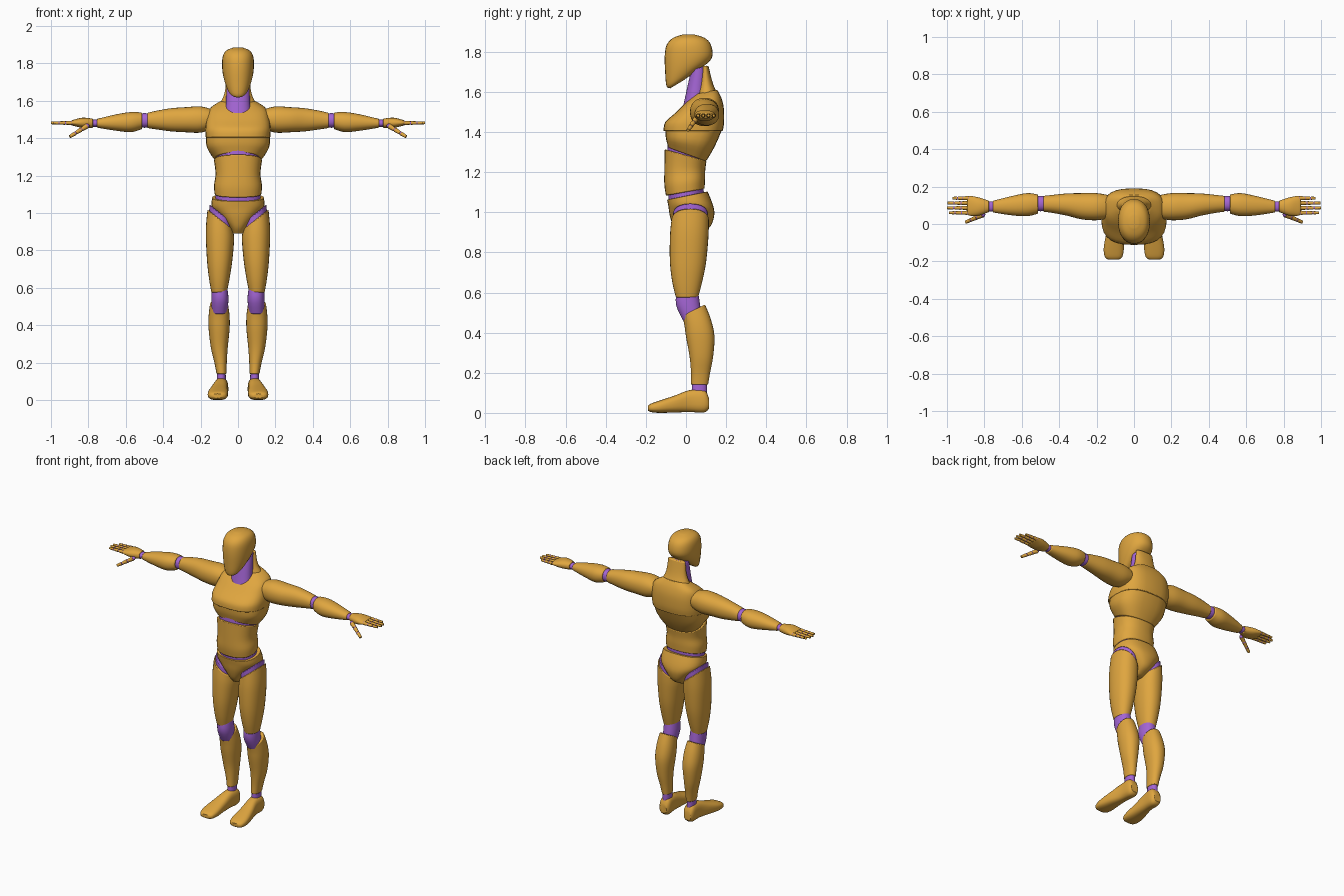
import bpy
import bmesh
import math
from mathutils import Vector

if "Cube" in bpy.data.objects:
    bpy.data.objects.remove(bpy.data.objects["Cube"], do_unlink=True)


def make_material(name, color):
    mat = bpy.data.materials.new(name)
    mat.use_nodes = True
    mat.diffuse_color = color
    mat.node_tree.nodes["Principled BSDF"].inputs["Base Color"].default_value = color
    return mat


gold = make_material("golden_shell", (.74, .38, .05, 1))
purple = make_material("purple_joint", (.37, .13, .66, 1))


def finish(name, bm, materials, bevel=0):
    """Turn a bmesh into a smooth-shaded object with softened rims."""
    bmesh.ops.recalc_face_normals(bm, faces=bm.faces)
    mesh = bpy.data.meshes.new(name)
    bm.to_mesh(mesh)
    bm.free()
    obj = bpy.data.objects.new(name, mesh)
    bpy.context.collection.objects.link(obj)
    for mat in materials:
        mesh.materials.append(mat)
    bpy.ops.object.select_all(action='DESELECT')
    obj.select_set(True)
    bpy.context.view_layer.objects.active = obj
    bpy.ops.object.shade_smooth_by_angle(angle=math.radians(40))
    if bevel:
        mod = obj.modifiers.new("soft_rim", 'BEVEL')
        mod.width = bevel
        mod.segments = 2
        mod.limit_method = 'ANGLE'
        mod.angle_limit = math.radians(45)
    return obj


def smooth_rings(rings, steps=4):
    """Pass a Catmull-Rom spline through the ring parameters."""
    rings = [tuple(r) + (0,) * (7 - len(r)) for r in rings]
    result = []
    for i in range(len(rings) - 1):
        quad = (rings[max(i - 1, 0)], rings[i], rings[i + 1],
                rings[min(i + 2, len(rings) - 1)])
        for s in range(steps):
            u = s / steps
            result.append([b + .5 * u * (c - a + u * (2 * a - 5 * b + 4 * c - d
                           + u * (3 * (b - c) + d - a)))
                           for a, b, c, d in zip(*quad)])
    return result + [rings[-1]]


def loft(name, mat, axis, rings, side=1, power=2.2, bevel=.005, count=28):
    """Rings: position, low/high extent across, low/high extent up, two tilts."""
    bm = bmesh.new()
    loops = []
    for t, a0, a1, b0, b1, tilt_a, tilt_b in smooth_rings(rings):
        loop = []
        for k in range(count):
            ang = math.tau * k / count
            c, s = math.cos(ang), math.sin(ang)
            da = math.copysign(abs(c) ** (2 / power), c) * (a1 - a0) / 2
            db = math.copysign(abs(s) ** (2 / power), s) * (b1 - b0) / 2
            a, b = (a0 + a1) / 2 + da, (b0 + b1) / 2 + db
            p = t + tilt_a * da + tilt_b * db
            x, y, z = {'X': (p, a, b), 'Y': (a, p, b), 'Z': (a, b, p)}[axis]
            loop.append(bm.verts.new((side * x, y, z)))
        loops.append(loop)
    for low, high in zip(loops, loops[1:]):
        for k in range(count):
            n = (k + 1) % count
            bm.faces.new((low[k], low[n], high[n], high[k]))
    bm.faces.new(loops[0])
    bm.faces.new(loops[-1])
    return finish(name, bm, [mat], bevel)


def body(name, mat, rings, **options):
    """Centred part: position, half width, back-to-front extents, tilt."""
    loft(name, mat, 'Z', [(t, -w, w, y0, y1, 0, tilt)
                          for t, w, y0, y1, tilt in rings], **options)


def digit(name, start, end, radius, side, parts=3):
    """Tapered finger made of shells with small ball joints between."""
    bm = bmesh.new()
    start, end = [Vector((side * p[0], p[1], p[2])) for p in (start, end)]
    step = (end - start) / parts
    turn = step.to_track_quat('Z', 'Y').to_matrix().to_4x4()
    for i in range(parts):
        r = radius * (1 - .12 * i)
        place = turn.copy()
        place.translation = start + step * (i + .55)
        bmesh.ops.create_cone(bm, cap_ends=True, segments=12, radius1=r,
                              radius2=r * .8, depth=step.length * .85, matrix=place)
        place.translation = start + step * (i + .06)
        before = set(bm.faces)
        bmesh.ops.create_uvsphere(bm, u_segments=10, v_segments=6,
                                  radius=r * .88, matrix=place)
        for face in set(bm.faces) - before:
            face.material_index = 1
    finish(name, bm, [gold, purple])


# Head and neck
body("head", gold, [
    (1.637, .03, -.078, -.015, .6), (1.665, .055, -.097, .05, .5),
    (1.72, .076, -.104, .105, .2), (1.78, .085, -.106, .132, 0),
    (1.835, .082, -.096, .124, 0), (1.868, .064, -.066, .095, 0),
    (1.885, .025, -.02, .045, 0)])
body("neck", purple, [(1.52, .072, -.02, .09, .3), (1.6, .064, -.002, .1, .3),
                      (1.72, .06, .025, .105, .3)])
body("nape", gold, [(1.5, .13, .04, .187, 0), (1.57, .105, .052, .165, 0),
                    (1.64, .072, .066, .135, 0), (1.73, .062, .08, .112, 0)])

# Trunk
body("chest", gold, [
    (1.405, .173, -.112, .183, 0), (1.45, .175, -.103, .19, 0),
    (1.51, .167, -.05, .188, .1), (1.56, .148, 0, .175, .15),
    (1.6, .085, .05, .155, .2)], power=2.8)
body("ribcage", gold, [
    (1.288, .122, -.088, .1, -.36), (1.35, .166, -.1, .145, -.15),
    (1.42, .172, -.104, .183, 0)], power=2.6)
body("upper_waist_joint", purple, [(1.22, .115, -.098, .092, -.3),
                                   (1.32, .118, -.09, .095, -.3)])
body("belly", gold, [
    (1.1, .125, -.1, .092, .18), (1.15, .128, -.108, .095, .12),
    (1.21, .12, -.108, .096, 0), (1.285, .129, -.106, .102, -.28)], power=2.4)
body("lower_waist_joint", purple, [(1.04, .122, -.085, .09, .2),
                                   (1.13, .12, -.09, .087, .2)])
body("pelvis", gold, [
    (.89, .03, -.035, .06, 0), (.925, .05, -.062, .118, 0),
    (.98, .1, -.08, .14, 0), (1.03, .14, -.088, .136, 0),
    (1.083, .138, -.094, .108, .2)], power=2.4)

for side, label in ((1, "left_"), (-1, "right_")):
    def limb(name, mat, axis, rings, **options):
        loft(label + name, mat, axis, rings, side=side, **options)

    # Leg
    limb("hip_joint", purple, 'Z', [(.9, .03, .158, -.066, .11, .8),
                                    (.998, .034, .152, -.064, .108, .8)])
    limb("thigh", gold, 'Z', [
        (.575, .06, .142, -.05, .06), (.65, .045, .155, -.068, .08),
        (.75, .03, .166, -.08, .1), (.88, .021, .172, -.08, .112, .3),
        (.965, .026, .163, -.072, .114, .8)])
    limb("knee_joint", purple, 'Z', [(.46, .06, .14, -.015, .08),
                                     (.54, .051, .142, -.05, .07),
                                     (.62, .06, .138, -.045, .058)])
    limb("shin", gold, 'Z', [
        (.14, .062, .115, .025, .11), (.2, .06, .126, .025, .12),
        (.28, .055, .145, .018, .135), (.38, .045, .157, 0, .142),
        (.45, .045, .157, -.008, .125, 0, .2),
        (.512, .053, .15, -.017, .095, 0, .5)])
    limb("ankle_joint", purple, 'Z', [(.09, .064, .114, .028, .104),
                                      (.15, .066, .112, .03, .104)])
    limb("foot", gold, 'Y', [
        (.114, .065, .115, .02, .075), (.09, .052, .126, .002, .115),
        (.02, .055, .13, .004, .114), (-.06, .055, .15, .002, .085),
        (-.13, .054, .162, 0, .062), (-.175, .062, .156, .004, .046),
        (-.19, .08, .138, .012, .034)], power=2.6)

    # Arm
    limb("upper_arm", gold, 'X', [
        (.14, .03, .155, 1.45, 1.555), (.2, .02, .165, 1.43, 1.57),
        (.28, .025, .165, 1.432, 1.566), (.36, .045, .163, 1.437, 1.56),
        (.44, .06, .155, 1.448, 1.546), (.486, .066, .15, 1.455, 1.535)])
    limb("elbow_joint", purple, 'X', [(.46, .072, .146, 1.46, 1.53),
                                      (.5, .068, .15, 1.456, 1.534),
                                      (.54, .072, .146, 1.46, 1.53)])
    limb("forearm", gold, 'X', [
        (.512, .056, .157, 1.45, 1.537), (.57, .042, .165, 1.433, 1.54),
        (.65, .046, .15, 1.44, 1.528), (.755, .062, .124, 1.457, 1.503)])
    limb("wrist_joint", purple, 'X', [(.73, .067, .12, 1.461, 1.499),
                                      (.79, .067, .12, 1.461, 1.499)])

    # Hand
    limb("palm", gold, 'X', [
        (.776, .064, .125, 1.456, 1.505), (.83, .045, .142, 1.455, 1.51),
        (.875, .044, .15, 1.465, 1.5), (.892, .052, .146, 1.47, 1.494)])
    for i, finger in enumerate(("index", "middle", "ring", "little")):
        y = .06 + .026 * i
        tip = (.99, 1, .998, .972)[i]
        digit(label + finger + "_finger", (.885, y, 1.482), (tip, y, 1.482),
              .0115, side)
    digit(label + "thumb", (.805, .05, 1.467), (.9, .01, 1.408), .014, side)
